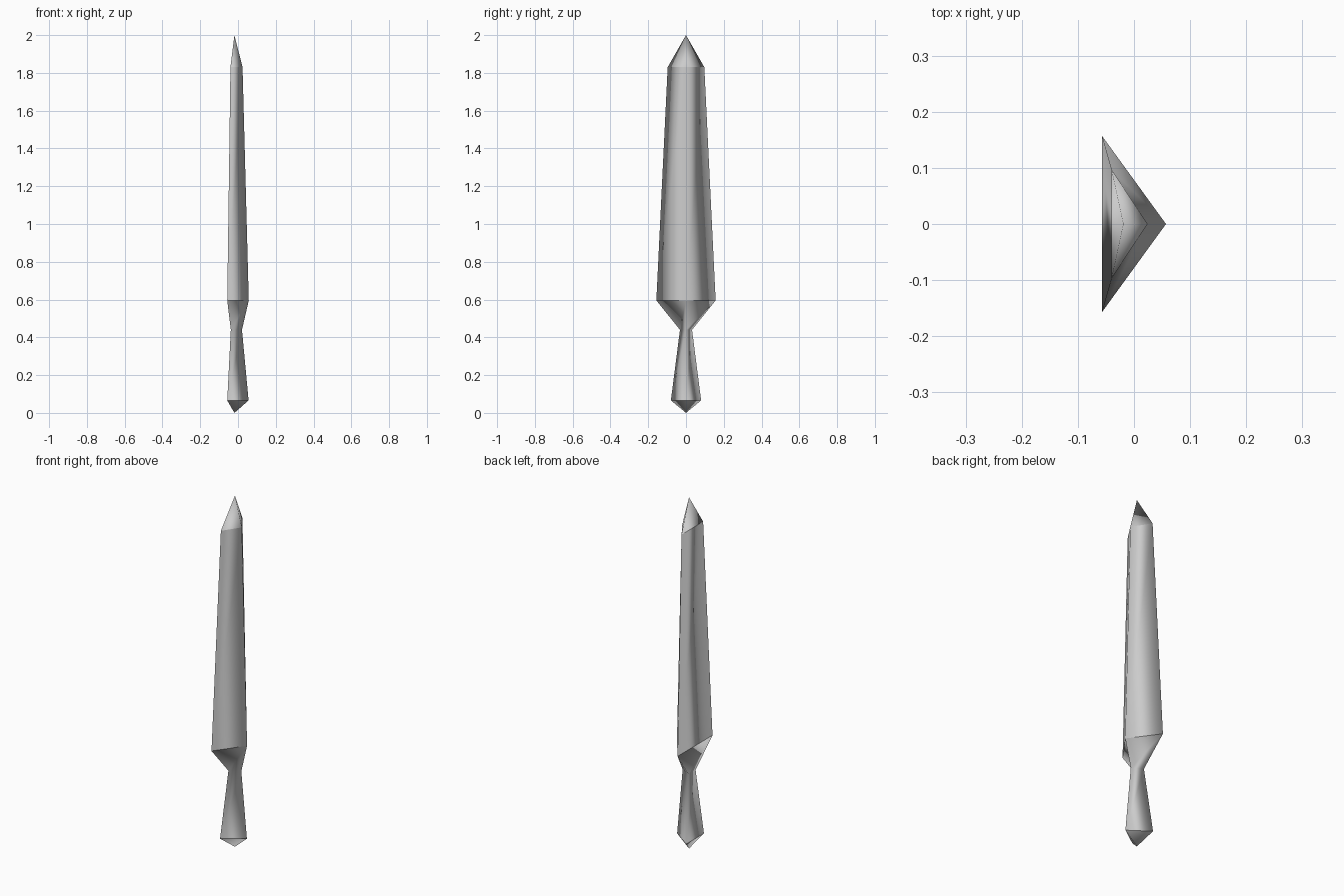
import bpy, bmesh

if "Cube" in bpy.data.objects:
    bpy.data.objects.remove(bpy.data.objects["Cube"])

# One flat colour
steel = bpy.data.materials.new("grey_steel")
steel.diffuse_color = (0.6, 0.6, 0.6, 1)
steel.use_nodes = True
steel.node_tree.nodes["Principled BSDF"].inputs["Base Color"].default_value = steel.diffuse_color

# Triangular sections: height, back x, ridge x, half width, hard ring
sections = [
    (0.066, -0.057, 0.056, 0.080, True),    # pommel rim
    (0.440, -0.038, 0.021, 0.032, False),   # waist
    (0.595, -0.057, 0.057, 0.157, True),    # shoulder
    (1.830, -0.040, 0.024, 0.097, True),    # base of the point
]


def loft(name, sections, bottom, top):
    """Loft three-sided sections between two apex points."""
    bm = bmesh.new()
    rings = [[bm.verts.new(p) for p in ((back, w, z), (back, -w, z), (ridge, 0, z))]
             for z, back, ridge, w, hard in sections]
    low, high = bm.verts.new(bottom), bm.verts.new(top)
    for i in range(3):
        j = (i + 1) % 3
        bm.faces.new((low, rings[0][j], rings[0][i]))
        bm.faces.new((rings[-1][i], rings[-1][j], high))
        for a, b in zip(rings, rings[1:]):
            bm.faces.new((a[i], a[j], b[j], b[i]))
    bmesh.ops.recalc_face_normals(bm, faces=bm.faces)
    for f in bm.faces:
        f.smooth = True
    # Hard creases between the pommel, handle, blade and point
    for ring, section in zip(rings, sections):
        if section[4]:
            for i in range(3):
                bm.edges.get((ring[i], ring[(i + 1) % 3])).smooth = False
    mesh = bpy.data.meshes.new(name)
    bm.to_mesh(mesh)
    bm.free()
    mesh.materials.append(steel)
    obj = bpy.data.objects.new(name, mesh)
    bpy.context.collection.objects.link(obj)
    return obj


loft("dagger", sections, (-0.019, 0, 0), (-0.019, 0, 2))
